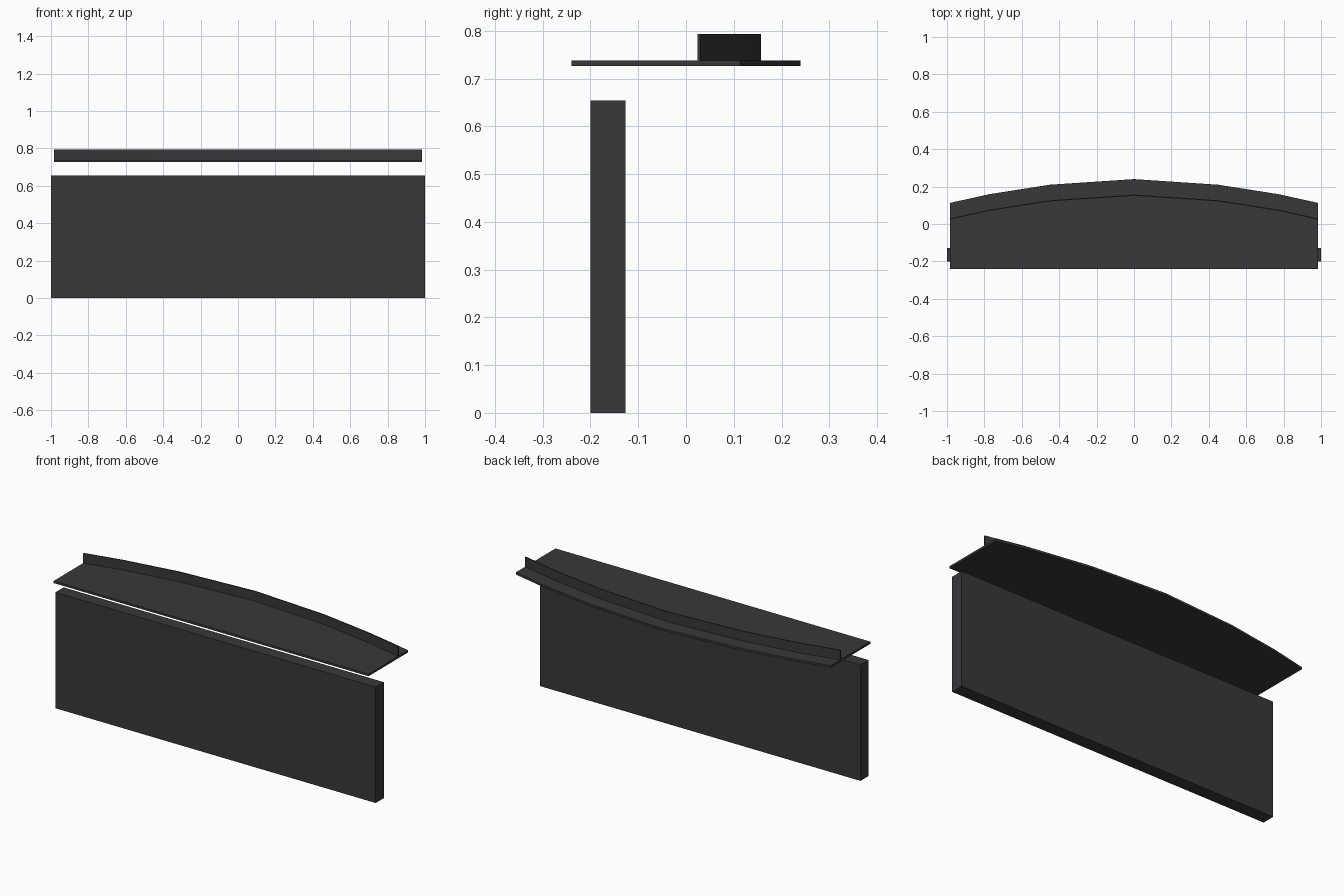
import bpy, bmesh

if "Cube" in bpy.data.objects:
    bpy.data.objects.remove(bpy.data.objects["Cube"])

dark = bpy.data.materials.new("dark_finish")
dark.diffuse_color = (0.04, 0.04, 0.042, 1)
dark.use_nodes = True
dark.node_tree.nodes["Principled BSDF"].inputs["Base Color"].default_value = dark.diffuse_color


def extrude_outline(name, outline, z0, z1):
    """Closed solid from an XY outline raised between two heights."""
    bm = bmesh.new()
    face = bm.faces.new([bm.verts.new((x, y, z0)) for x, y in outline])
    out = bmesh.ops.extrude_face_region(bm, geom=[face])
    top = [g for g in out["geom"] if isinstance(g, bmesh.types.BMVert)]
    bmesh.ops.translate(bm, vec=(0, 0, z1 - z0), verts=top)
    bmesh.ops.recalc_face_normals(bm, faces=bm.faces)
    mesh = bpy.data.meshes.new(name)
    bm.to_mesh(mesh)
    bm.free()
    mesh.materials.append(dark)
    obj = bpy.data.objects.new(name, mesh)
    bpy.context.collection.objects.link(obj)
    return obj


# Faceted bow of the rear edge, mirrored about x = 0
half = [(0.983, 0.113), (0.77, 0.16), (0.45, 0.21)]
bow = half + [(0, 0.24)] + [(-x, y) for x, y in reversed(half)]


def shifted(dy):
    return [(x, y + dy) for x, y in bow]


# Upright front panel
extrude_outline("front_panel",
                [(-1, -0.2), (1, -0.2), (1, -0.127), (-1, -0.127)], 0, 0.654)

# Bow-backed shelf floating above it
extrude_outline("shelf", bow + [(-0.983, -0.24), (0.983, -0.24)], 0.726, 0.738)

# Thin lip following the bow, set in from the rear edge
extrude_outline("shelf_lip", shifted(-0.083) + shifted(-0.089)[::-1], 0.738, 0.793)
